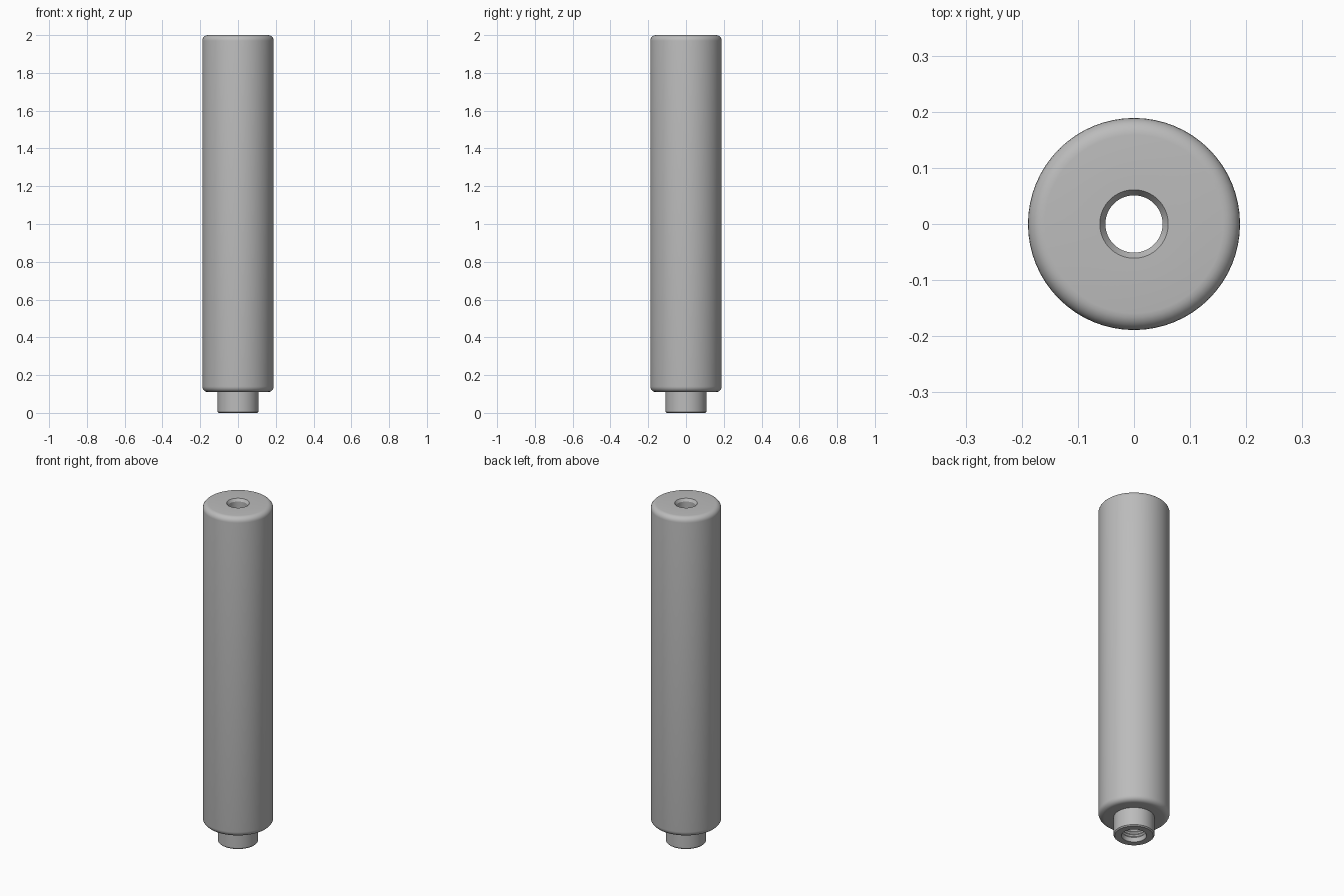
import bpy
import math

SEGMENTS = 64

cube = bpy.data.objects.get("Cube")
if cube:
    bpy.data.objects.remove(cube)

grey = bpy.data.materials.new("satin_grey")
grey.use_nodes = True
colour = (0.5, 0.5, 0.5, 1)
grey.diffuse_color = colour
grey.node_tree.nodes["Principled BSDF"].inputs["Base Color"].default_value = colour


def fillet(cx, cz, radius, start, steps=6):
    """Quarter-circle of profile points, turning anticlockwise from start degrees."""
    angles = [math.radians(start + 90 * i / steps) for i in range(steps + 1)]
    return [(cx + radius * math.cos(a), cz + radius * math.sin(a)) for a in angles]


def lathe(name, profile):
    """Revolve a closed (radius, height) profile around the z axis."""
    n = len(profile)
    verts, faces = [], []
    for s in range(SEGMENTS):
        a = math.tau * s / SEGMENTS
        verts += [(r * math.cos(a), r * math.sin(a), z) for r, z in profile]
        t = (s + 1) % SEGMENTS
        for i in range(n):
            j = (i + 1) % n
            faces.append((s * n + i, t * n + i, t * n + j, s * n + j))
    mesh = bpy.data.meshes.new(name)
    mesh.from_pydata(verts, [], faces)
    mesh.materials.append(grey)
    obj = bpy.data.objects.new(name, mesh)
    bpy.context.collection.objects.link(obj)
    bpy.ops.object.select_all(action="DESELECT")
    obj.select_set(True)
    bpy.context.view_layer.objects.active = obj
    bpy.ops.object.shade_smooth_by_angle(angle=math.radians(30))
    return obj


# Outer sleeve and mounting neck, from the neck rim up to the top opening
outside = [(0.066, 0), (0.102, 0), (0.108, 0.006), (0.108, 0.11)]
outside += fillet(0.159, 0.14, 0.03, -90)
outside += fillet(0.159, 1.97, 0.03, 0)

# Bore: chamfered mouth, narrow channel, wider socket in the neck
bore = [(0.061, 2.0), (0.051, 1.985), (0.051, 0.25), (0.06, 0.25)]

# Fine internal ridges of the socket
pitch = 0.016
ridges = []
for k in range(14):
    z = 0.24 - k * pitch
    ridges += [(0.066, z), (0.06, z - pitch / 2)]

lathe("tube_body", outside + bore + ridges)
